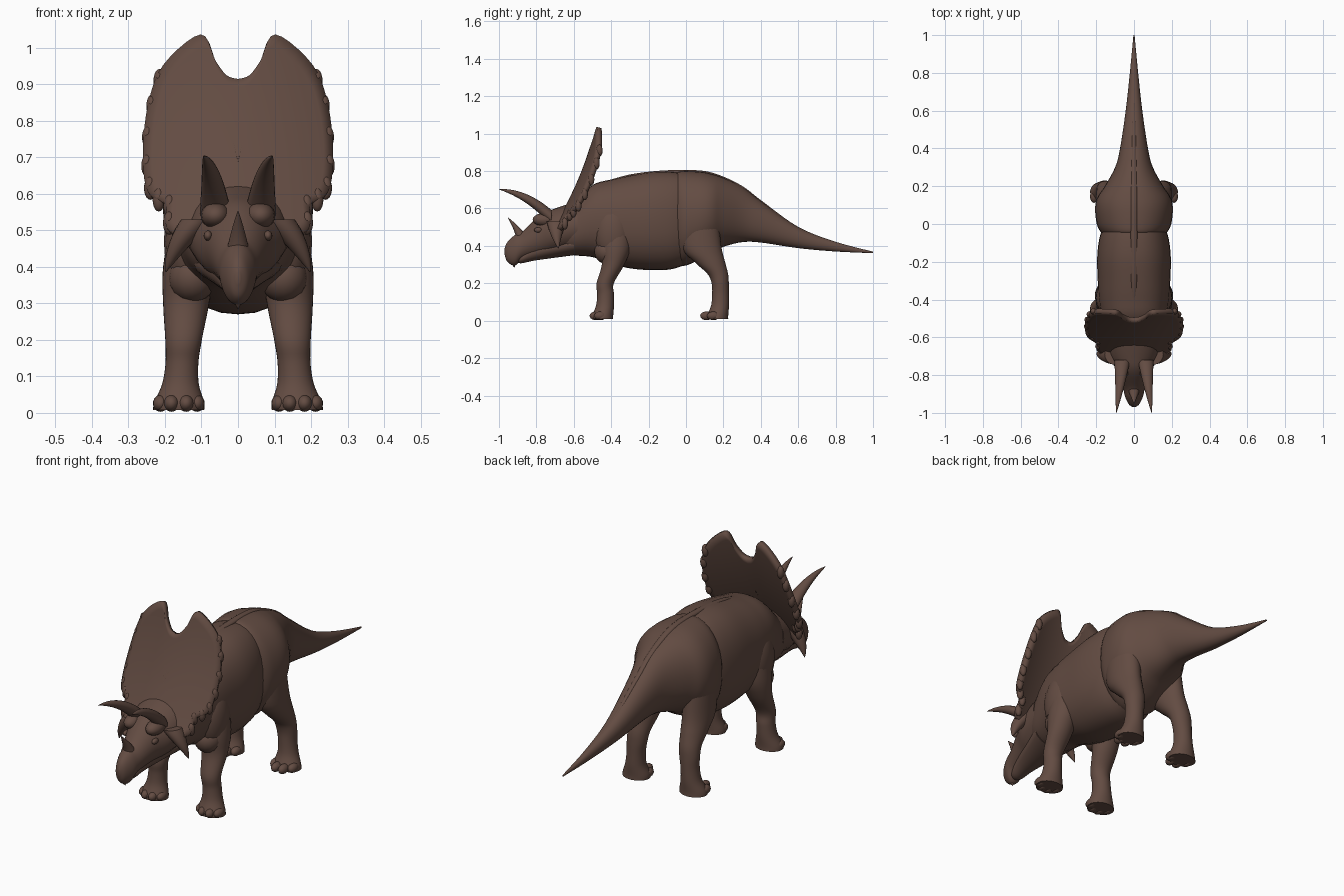
import bpy, bmesh, math
from mathutils import Vector

if "Cube" in bpy.data.objects:
    bpy.data.objects.remove(bpy.data.objects["Cube"])

skin = bpy.data.materials.new("brown skin")
skin.use_nodes = True
skin.diffuse_color = (.125, .072, .055, 1)
shader = next(node for node in skin.node_tree.nodes if node.type == 'BSDF_PRINCIPLED')
shader.inputs["Base Color"].default_value = skin.diffuse_color
shader.inputs["Roughness"].default_value = .7


def finish(name, bm, mirror=False):
    """Turn a bmesh into a smooth shaded object, mirrored to the other side if asked."""
    bmesh.ops.remove_doubles(bm, verts=bm.verts, dist=.0002)
    bmesh.ops.recalc_face_normals(bm, faces=bm.faces)
    mesh = bpy.data.meshes.new(name)
    bm.to_mesh(mesh)
    bm.free()
    mesh.materials.append(skin)
    mesh.shade_smooth()
    mesh.set_sharp_from_angle(angle=math.radians(50))
    ob = bpy.data.objects.new(name, mesh)
    bpy.context.collection.objects.link(ob)
    if mirror:
        ob.modifiers.new("Mirror", 'MIRROR')
    return ob


def spline(points, steps=5):
    """Smooth Catmull-Rom run through points of any dimension."""
    points = [Vector(point) for point in points]
    smooth = []
    for i in range(len(points) - 1):
        before, start = points[max(i - 1, 0)], points[i]
        end, after = points[i + 1], points[min(i + 2, len(points) - 1)]
        leave, arrive = (end - before) / 2, (after - start) / 2
        for k in range(steps):
            t = k / steps
            ease = t * t * (3 - 2 * t)
            smooth.append(start.lerp(end, ease) + leave * t * (1 - t) ** 2 - arrive * t * t * (1 - t))
    return smooth + [points[-1]]


def loft(name, rings, along='Y', mirror=False, power=2.0, sides=32):
    """Skin rings (x, y, z, half width, half depth) stacked along an axis."""
    bm = bmesh.new()
    loops = []
    for x, y, z, width, depth in rings:
        loop = []
        for k in range(sides):
            angle = math.tau * k / sides
            c, s = math.cos(angle), math.sin(angle)
            u = max(width, .001) * math.copysign(abs(c) ** (2 / power), c)
            v = max(depth, .001) * math.copysign(abs(s) ** (2 / power), s)
            loop.append(bm.verts.new((x + u, y, z + v) if along == 'Y' else (x + u, y + v, z)))
        loops.append(loop)
    for lower, upper in zip(loops, loops[1:]):
        for k in range(sides):
            m = (k + 1) % sides
            bm.faces.new((lower[k], lower[m], upper[m], upper[k]))
    bm.faces.new(loops[0])
    bm.faces.new(loops[-1])
    return finish(name, bm, mirror)


def body(name, rows, power=2.0):
    """Loft a side profile given as rows (y, bottom, top, half width)."""
    rings = [(0, y, (low + high) / 2, width, (high - low) / 2) for y, low, high, width in spline(rows)]
    loft(name, rings, power=power)


def horn(name, base, bend, tip, radius, along, mirror=False, steps=12):
    """Curved spike that tapers from base to tip."""
    base, bend, tip = Vector(base), Vector(bend), Vector(tip)
    rings = []
    for k in range(steps + 1):
        t = k / steps
        centre = base.lerp(bend, t).lerp(bend.lerp(tip, t), t)
        taper = radius * (1 - t) ** .8
        rings.append((*centre, taper, taper))
    loft(name, rings, along, mirror, sides=20)


def blobs(name, items):
    """Mirrored group of ellipsoids given as (centre, radii)."""
    bm = bmesh.new()
    for centre, radii in items:
        ball = bmesh.ops.create_uvsphere(bm, u_segments=16, v_segments=10, radius=1)
        for vert in ball["verts"]:
            vert.co = [c + p * r for c, p, r in zip(centre, vert.co, radii)]
    finish(name, bm, True)


# Trunk with the neck, and the hindquarters running into the tail
body("trunk", [(-.68, .37, .56, .1), (-.6, .35, .63, .14), (-.5, .34, .725, .17), (-.4, .305, .755, .186),
               (-.3, .28, .777, .192), (-.18, .27, .797, .195), (-.08, .275, .797, .184), (0, .3, .785, .16)],
     power=2.3)
body("hindquarters_and_tail", [
    (-.055, .33, .78, .16), (-.04, .3, .797, .178), (0, .295, .801, .197), (.08, .33, .797, .206),
    (.14, .365, .785, .194), (.2, .395, .765, .155), (.3, .42, .717, .1), (.4, .418, .64, .074),
    (.6, .388, .5, .044), (.8, .37, .422, .022), (1, .361, .369, .003)], power=2.15)

# Ridge along the spine
crest = [(-.45, .73, .01), (-.3, .77, .017), (-.12, .791, .018), (.06, .792, .018),
         (.17, .77, .017), (.3, .71, .014), (.4, .635, .012), (.6, .493, .008), (.8, .413, .004)]
loft("spine_ridge", [(0, y, z, width, .4 * width + .005) for y, z, width in spline(crest)], sides=12)

# Head: skull, hooked beak, lower jaw and brows
body("skull", [(-.97, .355, .385, .006), (-.955, .315, .42, .027), (-.915, .295, .458, .047),
               (-.87, .33, .48, .058), (-.78, .345, .565, .09), (-.7, .36, .6, .13), (-.58, .38, .64, .15)])
horn("beak_hook", (0, -.93, .38), (0, -.93, .32), (0, -.917, .285), .035, 'Z')
body("lower_jaw", [(-.91, .315, .33, .012), (-.88, .307, .36, .035), (-.8, .323, .42, .06), (-.6, .35, .47, .12)])
blobs("brows", [((.062, -.755, .54), (.04, .065, .036))])
blobs("eyes", [((.082, -.79, .485), (.012, .022, .014))])

# Horns
horn("nose_horn", (0, -.88, .45), (0, -.905, .5), (0, -.952, .552), .03, 'Z')
horn("brow_horns", (.062, -.72, .55), (.072, -.85, .68), (.094, -1, .703), .042, 'Y', True)
horn("cheek_horns", (.1, -.69, .53), (.165, -.7, .47), (.198, -.682, .385), .055, 'Z', True)


# Neck frill: half a shield outline filled toward a hub, mirrored and thickened
def frill_point(x, z):
    drop = 1.05 - z
    return Vector((x, .85 * x * x - .47 - .21 * drop - .36 * drop * drop, z))


outline = spline([(0, .91), (.03, .92), (.06, .96), (.1, 1.033), (.2, .95), (.242, .84), (.256, .7),
                  (.243, .6), (.195, .565), (.18, .49), (0, .45)])
hub, steps = .68, 10
bm = bmesh.new()
rows = []
for k in range(steps + 1):
    reach = max(k / steps, .01)
    rows.append([bm.verts.new(frill_point(x * reach, hub + (z - hub) * reach)) for x, z in outline])
for inner, outer in zip(rows, rows[1:]):
    for i in range(len(outline) - 1):
        bm.faces.new((inner[i], inner[i + 1], outer[i + 1], outer[i]))
bm.faces.new(rows[0])
frill = finish("neck_frill", bm, True)
shell = frill.modifiers.new("Solidify", 'SOLIDIFY')
shell.thickness = .026
shell.offset = 0

# Scalloped knobs spaced along the rim
blobs("frill_knobs", [(frill_point(x - .008, z) + Vector((0, .005, 0)), (.017, .017, .032))
                      for x, z in outline[22:44:3]])

# Legs share a foot and shin; each pair adds its own upper part, as (y offset, z, half width, half depth)
shin = [(0, .008, .07, .056), (0, .03, .068, .056), (.012, .08, .05, .048),
        (.015, .14, .045, .045), (.013, .2, .05, .046)]


def leg_pair(name, foot, reach, upper):
    loft(name + "_legs", [(.163 - .07 * z, foot + y, z, width, depth)
                          for y, z, width, depth in spline(shin + upper)], 'Z', True)
    toes = []
    for step in range(4):
        angle = math.radians(42 * step - 63)
        centre = (.162 + .056 * math.sin(angle), foot + .01 - reach * math.cos(angle), .026)
        toes.append((centre, (.021, .034, .023)))
    blobs(name + "_toes", toes)


leg_pair("front", -.445, .05, [(.055, .3, .063, .06), (.07, .4, .07, .08), (.08, .55, .055, .065)])
leg_pair("hind", .17, .075, [(0, .25, .053, .055), (-.04, .31, .06, .08), (-.085, .39, .065, .105),
                             (-.1, .55, .065, .1), (-.1, .68, .045, .06)])
blobs("shoulders", [((.125, -.42, .37), (.066, .07, .068)), ((.135, -.39, .47), (.068, .1, .15))])
